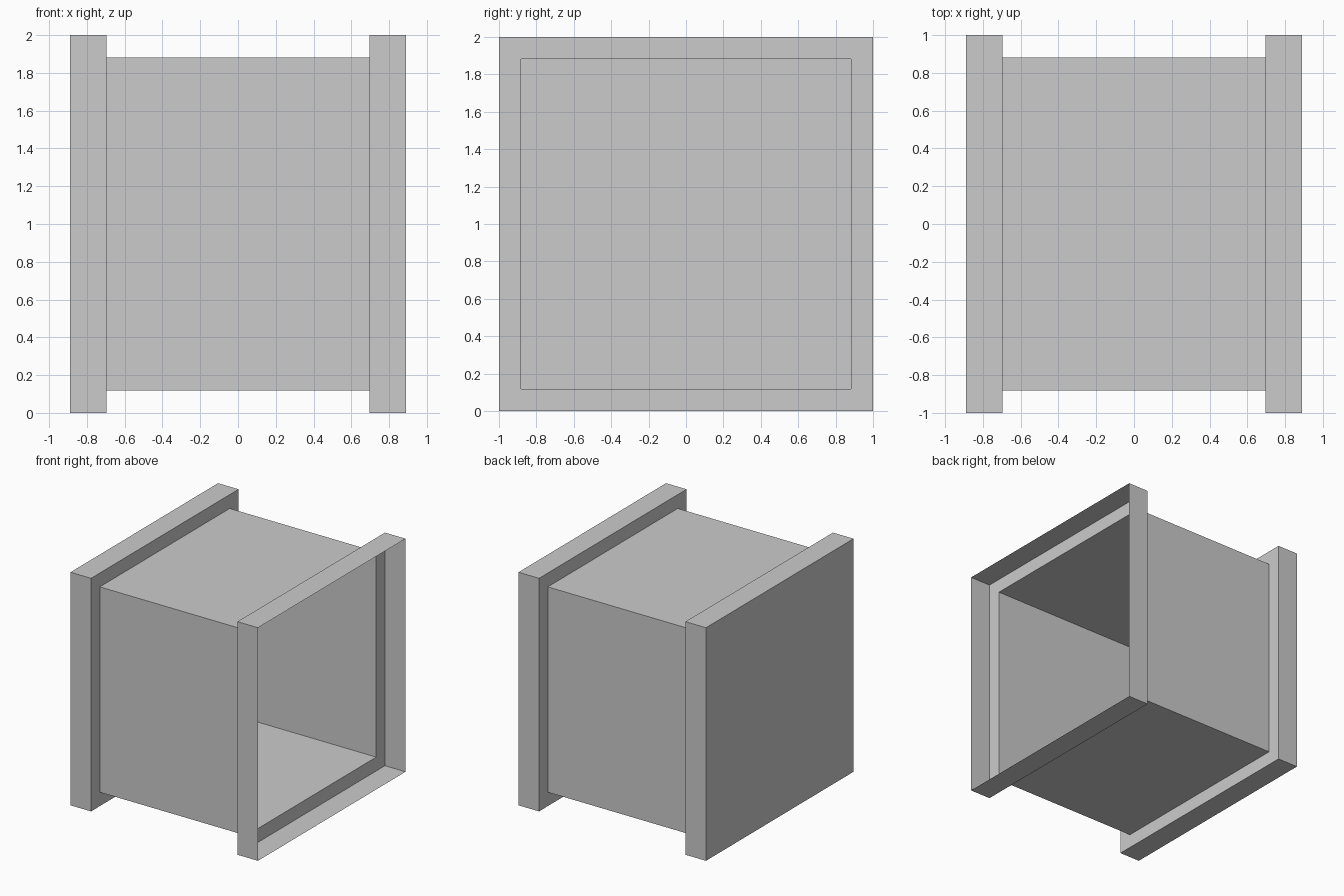
import bpy, bmesh

if "Cube" in bpy.data.objects:
    bpy.data.objects.remove(bpy.data.objects["Cube"])

# Profile along x: (position, half size of the square section)
FLANGE, TUBE = 1.0, 0.881
profile = [(-0.89, FLANGE), (-0.695, FLANGE), (-0.695, TUBE),
           (0.695, TUBE), (0.695, FLANGE), (0.89, FLANGE)]

bm = bmesh.new()


def square_ring(x, h):
    return [bm.verts.new((x, y * h, 1 + z * h))
            for y, z in ((-1, -1), (1, -1), (1, 1), (-1, 1))]


# Thin-walled square tube with a stepped flange at each end
rings = [square_ring(x, h) for x, h in profile]
for a, b in zip(rings, rings[1:]):
    for i in range(4):
        j = (i + 1) % 4
        bm.faces.new((a[i], a[j], b[j], b[i]))

# Closed left end; the right end stays open
bm.faces.new(rings[0])
bmesh.ops.recalc_face_normals(bm, faces=bm.faces[:])

mesh = bpy.data.meshes.new("flanged_box_duct")
bm.to_mesh(mesh)
bm.free()
# The open mouth must not flip the shell inside out
if mesh.polygons[-1].normal.x > 0:
    mesh.flip_normals()
duct = bpy.data.objects.new("flanged_box_duct", mesh)
bpy.context.collection.objects.link(duct)
